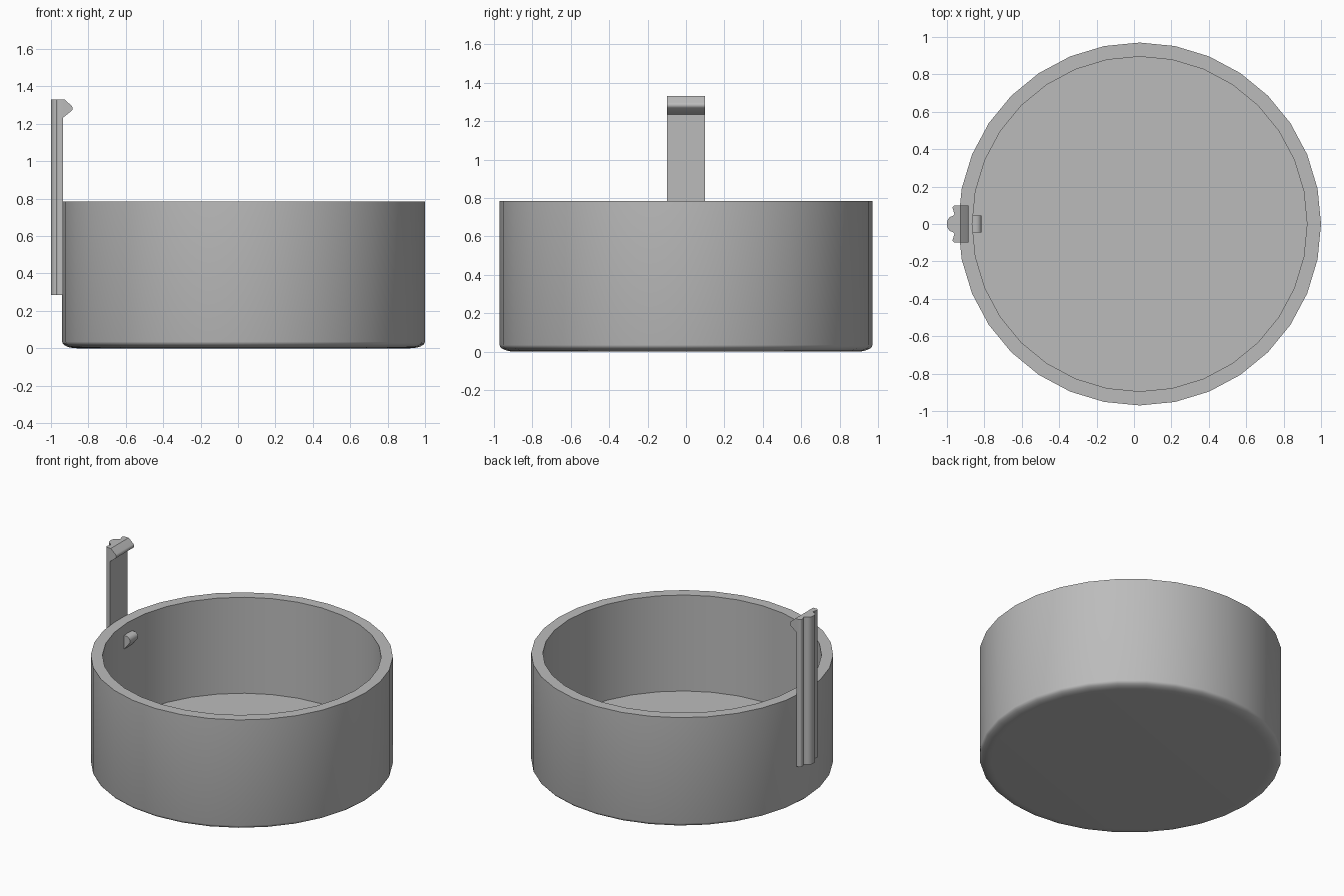
import bpy, bmesh, math
from mathutils import Vector

cube = bpy.data.objects.get("Cube")
if cube:
    bpy.data.objects.remove(cube, do_unlink=True)

GREY = (0.5, 0.5, 0.5, 1)
grey = bpy.data.materials.new("plain grey")
grey.use_nodes = True
grey.diffuse_color = GREY
grey.node_tree.nodes["Principled BSDF"].inputs["Base Color"].default_value = GREY

BOWL_X = 0.03    # the bowl sits off centre to balance the clip
SIDES = 32


def finish(name, bm):
    bmesh.ops.recalc_face_normals(bm, faces=bm.faces)
    mesh = bpy.data.meshes.new(name)
    bm.to_mesh(mesh)
    bm.free()
    mesh.materials.append(grey)
    obj = bpy.data.objects.new(name, mesh)
    bpy.context.collection.objects.link(obj)
    bpy.ops.object.select_all(action="DESELECT")
    obj.select_set(True)
    bpy.context.view_layer.objects.active = obj
    bpy.ops.object.shade_smooth_by_angle(angle=math.radians(35))
    return obj


def lathe(name, profile, x):
    """Revolve an (r, z) profile that starts and ends on open rings, capping both."""
    bm = bmesh.new()
    rings = []
    for r, z in profile:
        rings.append([bm.verts.new((x + r * math.cos(a), r * math.sin(a), z))
                      for a in (math.tau * i / SIDES for i in range(SIDES))])
    for low, high in zip(rings, rings[1:]):
        for i in range(SIDES):
            j = (i + 1) % SIDES
            bm.faces.new((low[i], low[j], high[j], high[i]))
    bm.faces.new(rings[0])
    bm.faces.new(rings[-1])
    return finish(name, bm)


def extrude(name, outline, direction):
    bm = bmesh.new()
    face = bm.faces.new([bm.verts.new(p) for p in outline])
    new = bmesh.ops.extrude_face_region(bm, geom=[face], use_keep_orig=True)
    moved = [v for v in new["geom"] if isinstance(v, bmesh.types.BMVert)]
    bmesh.ops.translate(bm, verts=moved, vec=Vector(direction))
    return finish(name, bm)


def arc(cx, cy, rx, ry, start, end, steps):
    angles = [math.radians(start + (end - start) * i / steps) for i in range(steps + 1)]
    return [(cx + rx * math.cos(a), cy + ry * math.sin(a)) for a in angles]


# Bowl with a rounded foot, flat rim and flat inner floor
foot = arc(0.89, 0.035, 0.08, 0.035, -90, 0, 6)
lathe("bowl", foot + [(0.97, 0.785), (0.895, 0.785), (0.895, 0.105)], BOWL_X)

# Clip arm: plate with rounded outer corners and a round rib down its back
half = ([(-0.935, 0.1)]
        + arc(-0.955, 0.085, 0.015, 0.015, 90, 180, 4)
        + arc(-0.97, 0.06, 0.012, 0.015, 0, -60, 2)[1:2]
        + arc(-0.97, 0, 0.03, 0.042, 90, 180, 6))
section = half + [(x, -y) for x, y in reversed(half[:-1])]
extrude("clip_arm", [(x, y, 0.285) for x, y in section], (0, 0, 1.045))

# Hook at the top of the arm
nose = arc(-0.902, 1.283, 0.018, 0.018, 50, -50, 6)
hook = [(-0.94, 1.33), (-0.927, 1.33)] + nose + [(-0.933, 1.235), (-0.94, 1.23)]
extrude("clip_hook", [(x, -0.1, z) for x, z in hook], (0, 0.2, 0))

# Small catch on the inner wall
bump = arc(-0.845, 0.68, 0.03, 0.03, 90, -40, 8)
catch = [(-0.875, 0.71)] + bump + [(-0.865, 0.61), (-0.875, 0.61)]
extrude("inner_catch", [(x, -0.045, z) for x, z in catch], (0, 0.09, 0))
